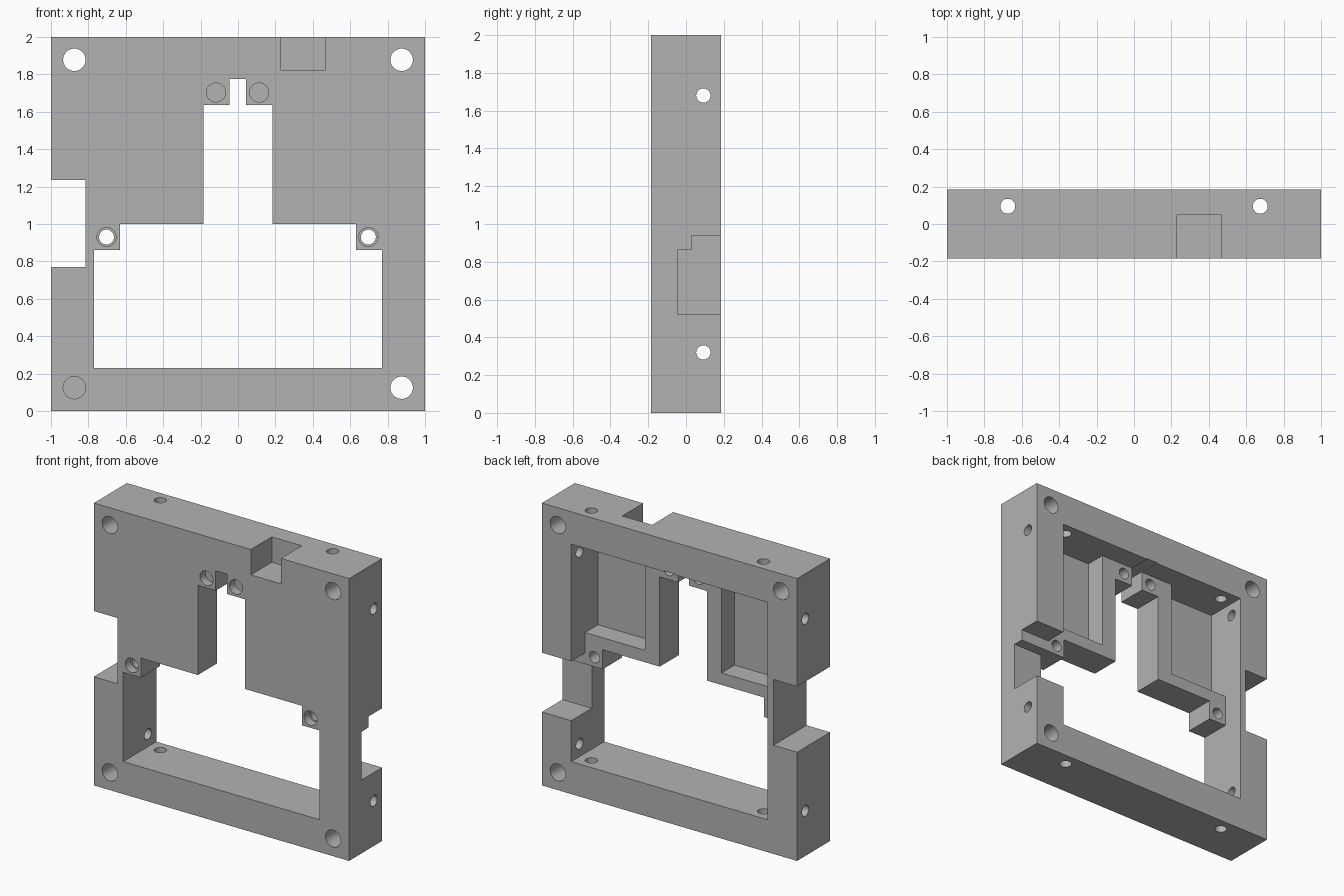
import bpy
import math

default = bpy.data.objects.get("Cube")
if default:
    bpy.data.objects.remove(default, do_unlink=True)

HALF, DEPTH, OVER = 1.0, 0.185, 0.1   # half width, half depth, cutter overshoot
OUT, BACK = HALF + OVER, DEPTH + OVER
RIB_Y, FLOOR_Y = 0.03, -0.115         # rear of the ribs, floor of the pockets
INNER = 0.77                          # half width of the frame opening


def box(name, x, y, z):
    """Box spanning the given (low, high) ranges."""
    bpy.ops.mesh.primitive_cube_add(
        size=1, location=[(a + b) / 2 for a, b in (x, y, z)])
    ob = bpy.context.object
    ob.name = name
    ob.scale = [b - a for a, b in (x, y, z)]
    bpy.ops.object.transform_apply(location=True, rotation=True, scale=True)
    return ob


def rod(name, centre, radius, length, axis):
    """Cylinder along the given axis."""
    turn = {"x": (0, math.pi / 2, 0), "y": (math.pi / 2, 0, 0), "z": (0, 0, 0)}[axis]
    bpy.ops.mesh.primitive_cylinder_add(
        vertices=32, radius=radius, depth=length, location=centre, rotation=turn)
    ob = bpy.context.object
    ob.name = name
    bpy.ops.object.transform_apply(location=True, rotation=True, scale=True)
    return ob


frame = box("mounting_frame", (-HALF, HALF), (-DEPTH, DEPTH), (0, 2))


def cut(cutter):
    """Subtract a cutter from the frame and discard it."""
    cutter.hide_render = True
    bpy.context.view_layer.objects.active = frame
    mod = frame.modifiers.new("cut", "BOOLEAN")
    mod.operation, mod.solver, mod.object = "DIFFERENCE", "EXACT", cutter
    bpy.ops.object.modifier_apply(modifier=mod.name)
    bpy.data.objects.remove(cutter, do_unlink=True)


THROUGH = (-BACK, BACK)

# Rear cavity and the two pockets that leave ribs around the slot
cut(box("rear_cavity", (-INNER, INNER), (RIB_Y, BACK), (0.23, 1.77)))
for x in ((-INNER, -0.3), (0.3, INNER)):
    cut(box("pocket", x, (FLOOR_Y, BACK), (1.085, 1.77)))

# Lower window, its narrower top between the tabs, the slot and its keyway
cut(box("lower_window", (-INNER, INNER), THROUGH, (0.23, 0.862)))
cut(box("window_top", (-0.632, 0.632), THROUGH, (0.8, 1.0)))
cut(box("slot", (-0.185, 0.185), THROUGH, (0.9, 1.635)))
cut(box("keyway", (-0.045, 0.042), THROUGH, (1.6, 1.775)))

# Notches in the outer walls
cut(box("right_notch", (-OUT, -0.815), THROUGH, (0.77, 1.235)))
cut(box("left_notch", (0.7, OUT), (-0.045, BACK), (0.52, 0.862)))
cut(box("left_notch_step", (0.7, OUT), (RIB_Y, BACK), (0.8, 0.94)))
cut(box("top_notch", (0.23, 0.465), (-BACK, 0.05), (1.82, 2.1)))

# Corner mounting holes, and cross holes through the walls
for side in (-1, 1):
    for z in (0.125, 1.878):
        cut(rod("corner_hole", (side * 0.875, 0, z), 0.06, 1, "y"))
    cut(rod("vertical_hole", (side * 0.675, 0.095, 1), 0.04, 3, "z"))
    cut(rod("cross_hole", (0, 0.092, 1 + side * 0.68), 0.038, 3, "x"))

# Counterbored screw holes in the tabs
for x, z in ((-0.118, 1.703), (0.113, 1.703), (-0.703, 0.93), (0.697, 0.93)):
    cut(rod("screw_hole", (x, 0, z), 0.04, 1, "y"))
    cut(rod("counterbore", (x, -DEPTH, z), 0.051, 0.12, "y"))

# Single grey material
grey = bpy.data.materials.new("plain_grey")
grey.use_nodes = True
colour = (0.45, 0.45, 0.45, 1)
grey.diffuse_color = colour
grey.node_tree.nodes["Principled BSDF"].inputs["Base Color"].default_value = colour
frame.data.materials.clear()
frame.data.materials.append(grey)
for face in frame.data.polygons:
    face.material_index = 0

# Smooth hole walls, sharp edges elsewhere
bpy.ops.object.select_all(action="DESELECT")
frame.select_set(True)
bpy.context.view_layer.objects.active = frame
bpy.ops.object.shade_smooth_by_angle(angle=math.radians(30))
